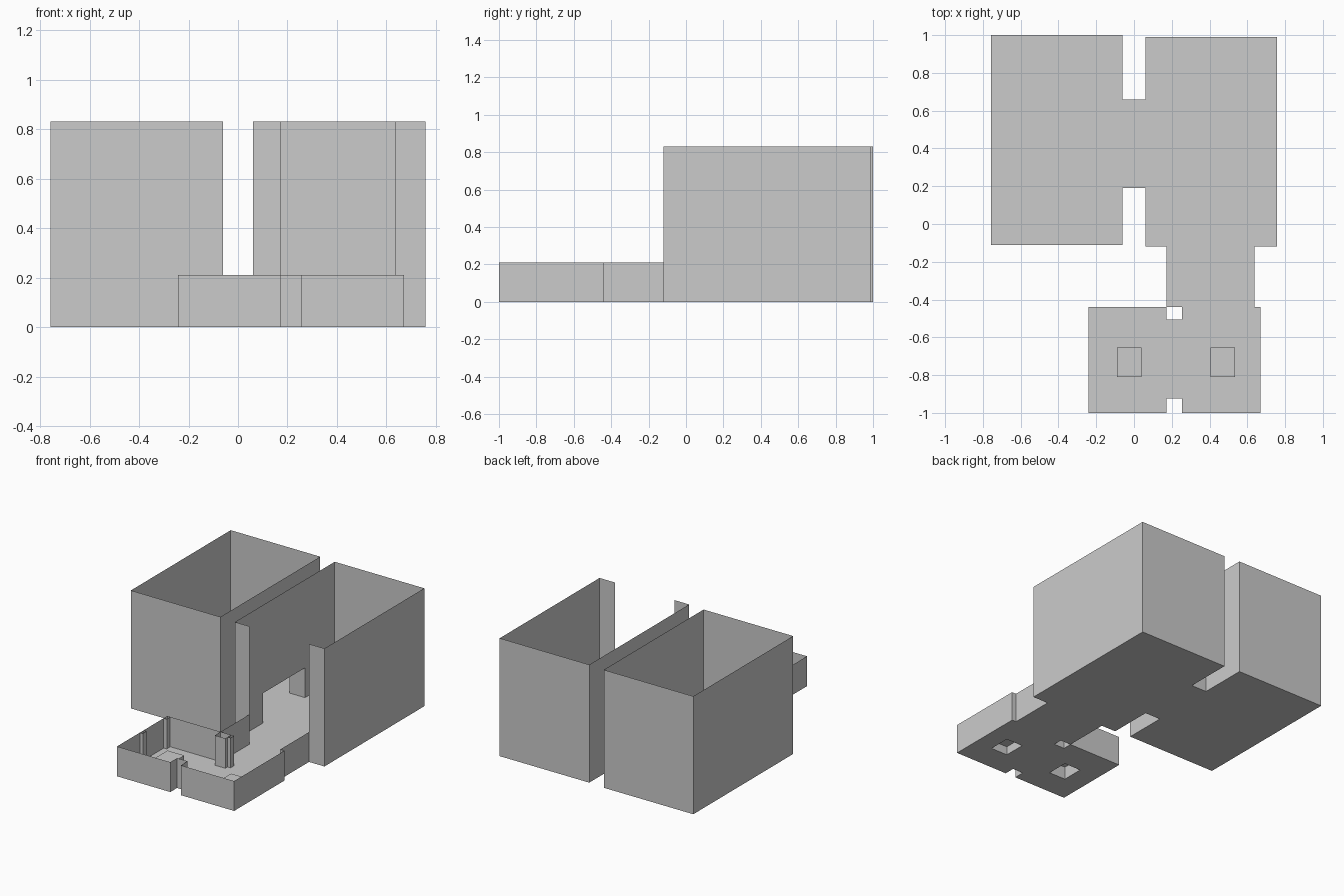
import bpy, bmesh

if "Cube" in bpy.data.objects:
    bpy.data.objects.remove(bpy.data.objects["Cube"])

LOW, HIGH = 0.21, 0.83


def make(name, faces):
    """Join a list of corner loops into one sheet object."""
    bm = bmesh.new()
    for f in faces:
        bm.faces.new([bm.verts.new(p) for p in f])
    bmesh.ops.remove_doubles(bm, verts=bm.verts, dist=1e-5)
    me = bpy.data.meshes.new(name)
    bm.to_mesh(me)
    bm.free()
    ob = bpy.data.objects.new(name, me)
    bpy.context.collection.objects.link(ob)
    return ob


def wall(path, z1, z0=0.0):
    """Thin upright sheets along a plan path."""
    return [[(*a, z0), (*b, z0), (*b, z1), (*a, z1)] for a, b in zip(path, path[1:])]


def slab(x0, x1, y0, y1, z=0.0):
    return [[(x0, y0, z), (x1, y0, z), (x1, y1, z), (x0, y1, z)]]


def floor_with_holes(x0, x1, y0, y1, holes):
    """Floor split on a grid, leaving out the cells inside holes."""
    xs = sorted({x0, x1, *[v for h in holes for v in h[:2]]})
    ys = sorted({y0, y1, *[v for h in holes for v in h[2:]]})
    out = []
    for a, b in zip(xs, xs[1:]):
        for c, d in zip(ys, ys[1:]):
            mx, my = (a + b) / 2, (c + d) / 2
            if not any(h[0] < mx < h[1] and h[2] < my < h[3] for h in holes):
                out += slab(a, b, c, d)
    return out


# passage between the two tall rooms
PX, P0, P1 = 0.06, 0.19, 0.66
make("passage_floor", slab(-PX, PX, P0, P1))
make("passage_walls", wall([(-PX, P0), (PX, P0)], LOW) + wall([(-PX, P1), (PX, P1)], LOW))

# left tall room, with a low doorway to the passage
L, LY0, LY1 = -0.757, -0.11, 1.0
make("left_room_floor", slab(L, -PX, LY0, LY1))
make("left_room_walls",
     wall([(-PX, P0), (-PX, LY0), (L, LY0), (L, LY1), (-PX, LY1), (-PX, P1)], HIGH)
     + wall([(-PX, P0), (-PX, P1)], HIGH, LOW))

# right tall room, with the doorway and a full-height opening in front
R, RY0, RY1 = 0.757, -0.12, 0.99
N0, N1, NY = 0.173, 0.637, -0.44
make("right_room_floor", slab(PX, R, RY0, RY1))
make("right_room_walls",
     wall([(PX, P0), (PX, RY0), (N0, RY0)], HIGH)
     + wall([(N1, RY0), (R, RY0), (R, RY1), (PX, RY1), (PX, P1)], HIGH)
     + wall([(PX, P0), (PX, P1)], HIGH, LOW))

# neck leading to the front room
make("neck_floor", slab(N0, N1, NY, RY0))
make("neck_walls", wall([(N0, NY), (N0, RY0)], LOW) + wall([(N1, NY), (N1, RY0)], LOW))

# low front room with notches and two hollow plinths
F0, F1 = -0.242, 0.67
C0, C1 = N0, 0.255
back_notch = (C0, C1, -0.505, NY)
front_notch = (C0, C1, -1.0, -0.925)
plinths = [(-0.09, 0.04, -0.81, -0.655, 0.09), (0.405, 0.535, -0.81, -0.655, 0.06)]
make("front_room_floor", floor_with_holes(
    F0, F1, -1.0, NY, [back_notch, front_notch] + [p[:4] for p in plinths]))
make("front_room_walls", wall(
    [(N0, NY), (F0, NY), (F0, -1), (C0, -1), (C0, -0.925), (C1, -0.925),
     (C1, -1), (F1, -1), (F1, NY), (N1, NY)], LOW))
make("corner_pillar", wall(
    [(C0, NY), (C0, -0.505), (C1, -0.505), (C1, NY), (C0, NY)], LOW))
for i, (x0, x1, y0, y1, h) in enumerate(plinths):
    make(f"plinth_{i + 1}", slab(x0, x1, y0, y1, h)
         + wall([(x0, y0), (x1, y0), (x1, y1), (x0, y1), (x0, y0)], h))

# small wall ribs
for i, (x, y0, y1) in enumerate([(F0, -0.48, NY), (F0, -0.745, -0.705), (C1, -0.48, NY)]):
    make(f"rib_{i + 1}", wall([(x, y0), (x + 0.024, y0), (x + 0.022, y1), (x, y1)], LOW))
